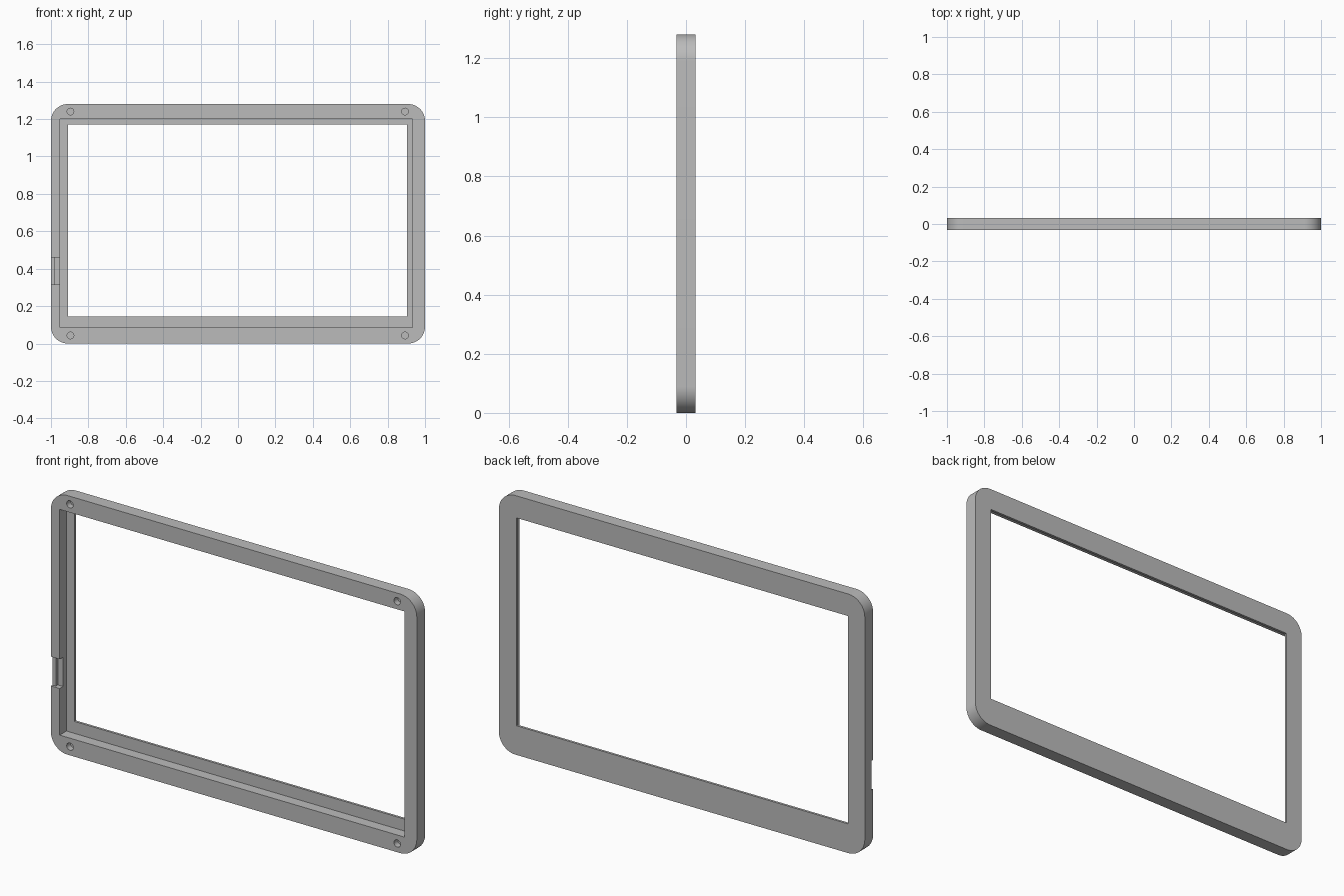
import bpy
import bmesh
from math import radians, sin, cos

if "Cube" in bpy.data.objects:
    bpy.data.objects.remove(bpy.data.objects["Cube"], do_unlink=True)

FRONT, BACK = -0.0325, 0.0325
HEIGHT = 1.28

grey = bpy.data.materials.new("plain grey")
grey.use_nodes = True
grey.diffuse_color = (0.5, 0.5, 0.5, 1)
grey.node_tree.nodes["Principled BSDF"].inputs["Base Color"].default_value = (0.5, 0.5, 0.5, 1)


def prism(name, outline, y0, y1):
    """Extrude an (x, z) outline from y0 to y1."""
    bm = bmesh.new()
    face = bm.faces.new([bm.verts.new((x, y0, z)) for x, z in outline])
    extruded = bmesh.ops.extrude_face_region(bm, geom=[face])["geom"]
    moved = [v for v in extruded if isinstance(v, bmesh.types.BMVert)]
    bmesh.ops.translate(bm, verts=moved, vec=(0, y1 - y0, 0))
    bmesh.ops.recalc_face_normals(bm, faces=bm.faces)
    mesh = bpy.data.meshes.new(name)
    bm.to_mesh(mesh)
    bm.free()
    mesh.materials.append(grey)
    obj = bpy.data.objects.new(name, mesh)
    bpy.context.collection.objects.link(obj)
    return obj


def arc(cx, cz, r, start, sweep, steps):
    angles = [radians(start + sweep * i / steps) for i in range(steps + 1)]
    return [(cx + r * cos(a), cz + r * sin(a)) for a in angles]


def rect(x0, x1, z0, z1):
    return [(x0, z0), (x1, z0), (x1, z1), (x0, z1)]


def rounded_rect(x0, x1, z0, z1, r, steps=16):
    centres = rect(x0 + r, x1 - r, z0 + r, z1 - r)
    return [p for i, (cx, cz) in enumerate(centres)
            for p in arc(cx, cz, r, 180 + 90 * i, 90, steps)]


# Rounded slab
frame = prism("bezel_frame", rounded_rect(-1, 1, 0, HEIGHT, 0.09), FRONT, BACK)
bpy.context.view_layer.objects.active = frame
frame.select_set(True)


def cut(name, outline, y0, y1):
    cutter = prism(name, outline, y0, y1)
    cutter.hide_render = True
    mod = frame.modifiers.new(name, "BOOLEAN")
    mod.operation = "DIFFERENCE"
    mod.solver = "EXACT"
    mod.object = cutter
    bpy.ops.object.modifier_apply(modifier=name)
    bpy.data.objects.remove(cutter, do_unlink=True)


# Panel recess open to the front, and the window through its thin floor
cut("panel_recess", rect(-0.952, 0.932, 0.085, 1.2), FRONT - 0.05, BACK - 0.012)
cut("window", rect(-0.908, 0.904, 0.144, 1.171), FRONT - 0.05, BACK + 0.05)

# Stepped connector notch in the side wall
cut("notch_outer", rect(-1.05, -0.97, 0.315, 0.46), FRONT - 0.05, FRONT + 0.012)
cut("notch_inner", rect(-0.981, -0.93, 0.315, 0.46), FRONT - 0.05, FRONT + 0.027)

# Blind screw holes in the four corners
for x in (-0.896, 0.893):
    for z in (0.043, 1.24):
        cut("screw_hole", arc(x, z, 0.018, 0, 360, 32)[:-1], FRONT - 0.05, FRONT + 0.03)

bpy.ops.object.shade_smooth_by_angle(angle=radians(30))
